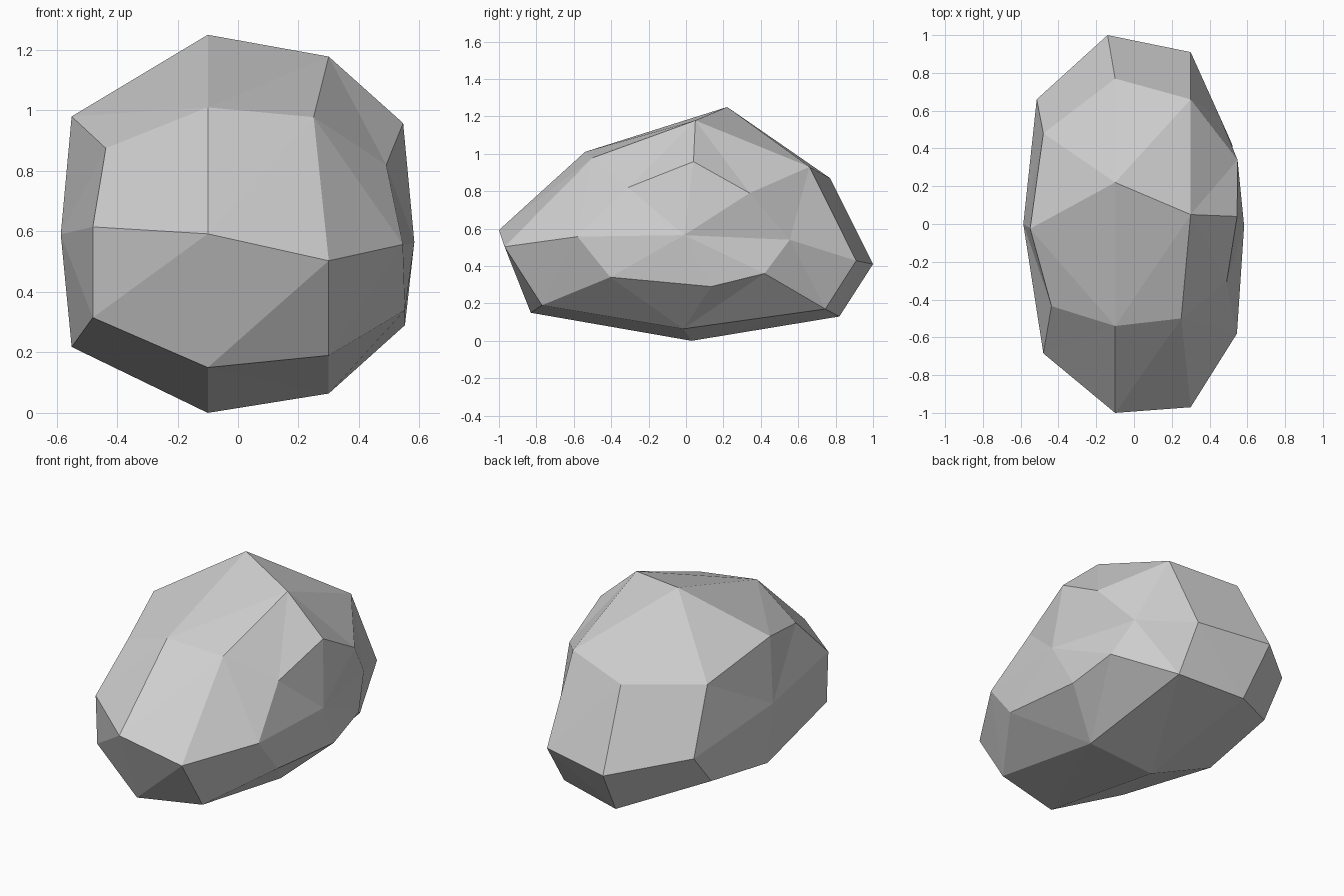
import bpy, bmesh

if "Cube" in bpy.data.objects:
    bpy.data.objects.remove(bpy.data.objects["Cube"])

# Faceted boulder: four eight-sided cross-sections stacked along x, closed by two side points.
# Each section runs top, upper front, front, lower front, bottom, lower back, back, upper back.
SECTIONS = [
    [(-.55, -.025, .98), (-.437, -.435, .875), (-.48, -.685, .615), (-.48, -.67, .315),
     (-.55, 0, .218), (-.52, .50, .29), (-.515, .66, .485), (-.48, .48, .86)],
    [(-.1, .22, 1.25), (-.1, -.54, 1.01), (-.1, -1, .592), (-.1, -.83, .15),
     (-.1, .03, 0), (-.1, .82, .13), (-.14, 1, .41), (-.1, .77, .87)],
    [(.3, .05, 1.178), (.25, -.5, .978), (.3, -.97, .503), (.3, -.77, .19),
     (.3, -.015, .064), (.3, .745, .17), (.3, .91, .428), (.3, .66, .93)],
    [(.546, .04, .958), (.49, -.31, .82), (.545, -.58, .557), (.552, -.405, .34),
     (.552, .135, .29), (.52, .42, .36), (.46, .555, .54), (.548, .34, .79)],
]
LEFT_POINT = (-.586, 0, .59)
RIGHT_POINT = (.583, -.01, .565)

bm = bmesh.new()
rings = [[bm.verts.new(p) for p in section] for section in SECTIONS]
left, right = bm.verts.new(LEFT_POINT), bm.verts.new(RIGHT_POINT)

# Skin between neighbouring sections and fan the two ends
for i in range(8):
    j = (i + 1) % 8
    for a, b in zip(rings, rings[1:]):
        bm.faces.new((a[i], a[j], b[j], b[i]))
    bm.faces.new((left, rings[0][j], rings[0][i]))
    bm.faces.new((right, rings[-1][i], rings[-1][j]))

# Split into flat triangular facets
bmesh.ops.triangulate(bm, faces=bm.faces[:], quad_method='SHORT_EDGE')
bmesh.ops.recalc_face_normals(bm, faces=bm.faces[:])

mesh = bpy.data.meshes.new("boulder")
bm.to_mesh(mesh)
bm.free()

# Plain grey stone
stone = bpy.data.materials.new("grey stone")
stone.diffuse_color = (.62, .62, .62, 1)
stone.use_nodes = True
stone.node_tree.nodes["Principled BSDF"].inputs["Base Color"].default_value = stone.diffuse_color
mesh.materials.append(stone)

boulder = bpy.data.objects.new("boulder", mesh)
bpy.context.collection.objects.link(boulder)
